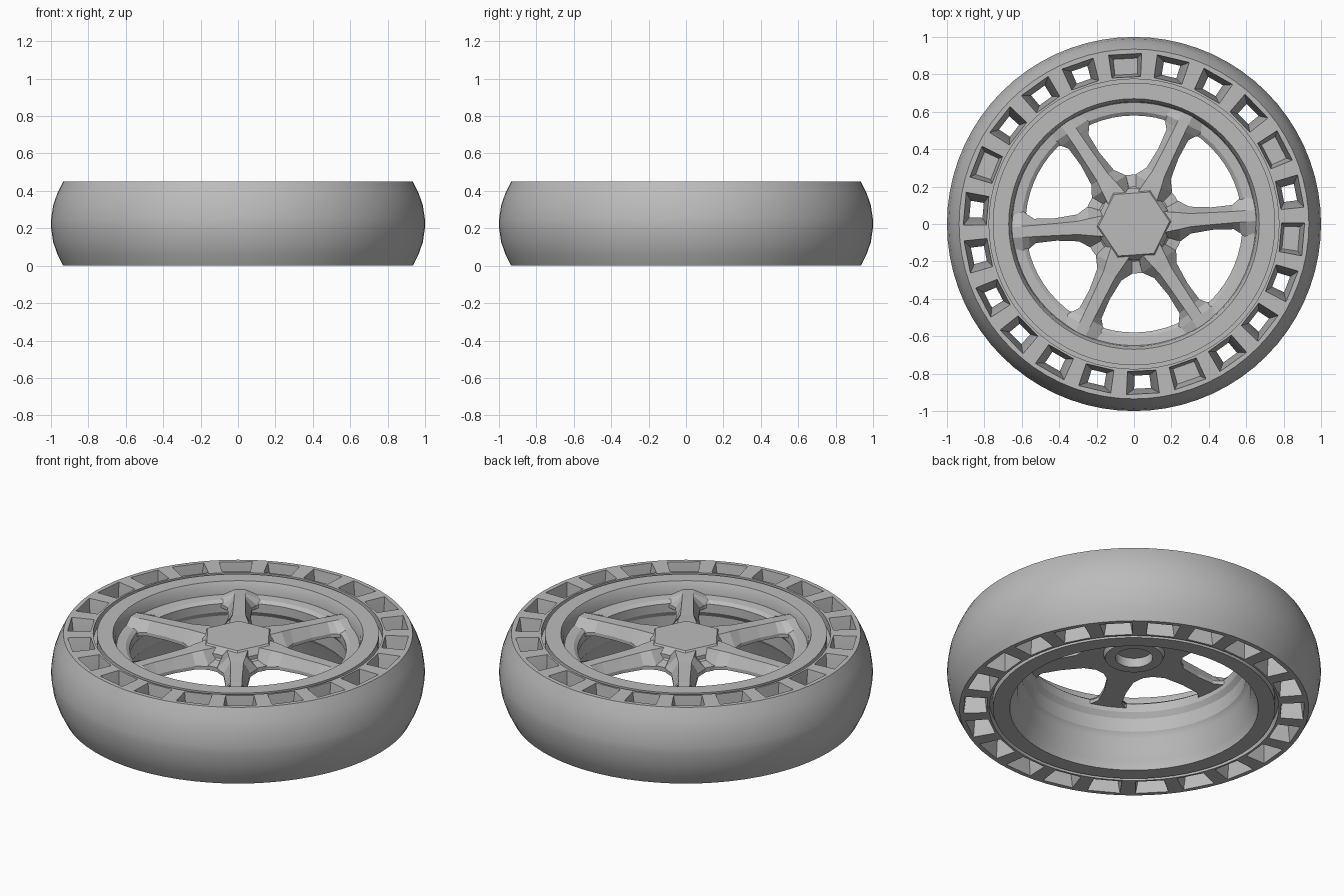
import bpy
import bmesh
from math import cos, sin, pi, radians

if "Cube" in bpy.data.objects:
    bpy.data.objects.remove(bpy.data.objects["Cube"], do_unlink=True)

grey = bpy.data.materials.new("plain_grey")
grey.use_nodes = True
GREY = (0.5, 0.5, 0.5, 1)
grey.diffuse_color = GREY
grey.node_tree.nodes["Principled BSDF"].inputs["Base Color"].default_value = GREY


def finish(name, bm, smooth=None):
    bmesh.ops.recalc_face_normals(bm, faces=bm.faces)
    mesh = bpy.data.meshes.new(name)
    bm.to_mesh(mesh)
    bm.free()
    mesh.materials.append(grey)
    obj = bpy.data.objects.new(name, mesh)
    bpy.context.collection.objects.link(obj)
    if smooth:
        shade(obj, smooth)
    return obj


def shade(obj, angle):
    bpy.ops.object.select_all(action="DESELECT")
    obj.select_set(True)
    bpy.context.view_layer.objects.active = obj
    bpy.ops.object.shade_smooth_by_angle(angle=radians(angle))


def polar(r, t, a, z):
    """Point at radius r and sideways offset t, turned by angle a."""
    return (r * cos(a) - t * sin(a), r * sin(a) + t * cos(a), z)


def loft(bm, rings, capped=True):
    """Skin a run of equal closed loops, with end caps or joined in a circle."""
    loops = [[bm.verts.new(p) for p in ring] for ring in rings]
    pairs = list(zip(loops, loops[1:]))
    if not capped:
        pairs.append((loops[-1], loops[0]))
    for a, b in pairs:
        for i in range(len(a)):
            j = (i + 1) % len(a)
            bm.faces.new((a[i], a[j], b[j], b[i]))
    if capped:
        bm.faces.new(loops[0])
        bm.faces.new(loops[-1])


def lathe(name, profile, steps=64, smooth=30):
    bm = bmesh.new()
    loft(bm, [[polar(r, 0, 2 * pi * k / steps, z) for r, z in profile]
              for k in range(steps)], capped=False)
    return finish(name, bm, smooth)


H = 0.45

# Tyre with a bulging tread
tread = [(0.935, 0), (0.965, 0.06), (0.988, 0.125), (1.0, 0.205)]
tread += [(r, H - z) for r, z in reversed(tread)]
tyre = lathe("tyre", tread + [(0.775, H), (0.775, 0)], steps=72)


# Tapered pockets cut from both faces of the tyre, most of them meeting midway
def pocket_loop(a, r0, r1, w0, w1, z):
    return [polar(r0, -w0, a, z), polar(r1, -w1, a, z),
            polar(r1, w1, a, z), polar(r0, w0, a, z)]


COUNT = 22
blocked = (0, 4, 6, 10, 18)
bm = bmesh.new()
for k in range(COUNT):
    a = radians(93) - 2 * pi * k / COUNT
    top = pocket_loop(a, 0.785, 0.91, 0.078, 0.09, H + 0.01)
    low = pocket_loop(a, 0.785, 0.91, 0.078, 0.09, -0.01)
    if k in blocked:
        for face, z in ((top, 0.29), (low, 0.16)):
            loft(bm, [face, pocket_loop(a, 0.80, 0.885, 0.06, 0.065, z)])
    else:
        loft(bm, [top, pocket_loop(a, 0.81, 0.88, 0.04, 0.045, H / 2), low])
cutter = finish("pocket_cutter", bm)
cut = tyre.modifiers.new("pockets", "BOOLEAN")
cut.object = cutter
cut.operation = "DIFFERENCE"
cut.solver = "EXACT"
bpy.context.view_layer.objects.active = tyre
tyre.select_set(True)
bpy.ops.object.modifier_apply(modifier=cut.name)
bpy.data.objects.remove(cutter, do_unlink=True)
shade(tyre, 30)

# Rim barrel with shallow grooves beside the tyre and a stepped inside
lathe("rim", [
    (0.67, H), (0.755, H), (0.755, 0.40), (0.78, 0.40), (0.78, 0.05),
    (0.755, 0.05), (0.755, 0), (0.665, 0), (0.655, 0.05), (0.625, 0.10),
    (0.62, 0.17), (0.60, 0.20), (0.60, 0.28), (0.58, 0.31), (0.58, 0.36),
    (0.60, 0.375), (0.65, 0.38), (0.655, 0.42)])

# Spokes: ridge on top, flared at hub and rim underneath
bm = bmesh.new()
stations = [  # radius, half width below, half width above, top height
    (0.13, 0.075, 0.06, 0.43), (0.24, 0.11, 0.045, 0.425),
    (0.30, 0.072, 0.035, 0.42), (0.42, 0.06, 0.032, 0.415),
    (0.53, 0.065, 0.03, 0.412), (0.565, 0.09, 0.03, 0.41),
    (0.60, 0.15, 0.03, 0.408), (0.665, 0.15, 0.028, 0.405)]
for k in range(6):
    a = radians(4) + k * pi / 3
    loft(bm, [[polar(r, -low, a, 0.335), polar(r, low, a, 0.335),
               polar(r, low, a, 0.355), polar(r, up, a, top),
               polar(r, -up, a, top), polar(r, -low, a, 0.355)]
              for r, low, up, top in stations])
finish("spokes", bm)

# Hub plate with a hollow boss below
lathe("hub_plate", [
    (0.10, 0.40), (0.10, 0.31), (0.155, 0.31), (0.165, 0.335),
    (0.265, 0.335), (0.265, 0.36), (0.20, 0.37), (0.17, 0.40)], steps=32)

# Six-sided cap whose corners run into the spokes
bm = bmesh.new()
loft(bm, [[polar(r, 0, radians(4) + k * pi / 3, z) for k in range(6)]
          for r, z in ((0.22, 0.365), (0.22, 0.40), (0.19, 0.437))])
finish("hub_cap", bm)
